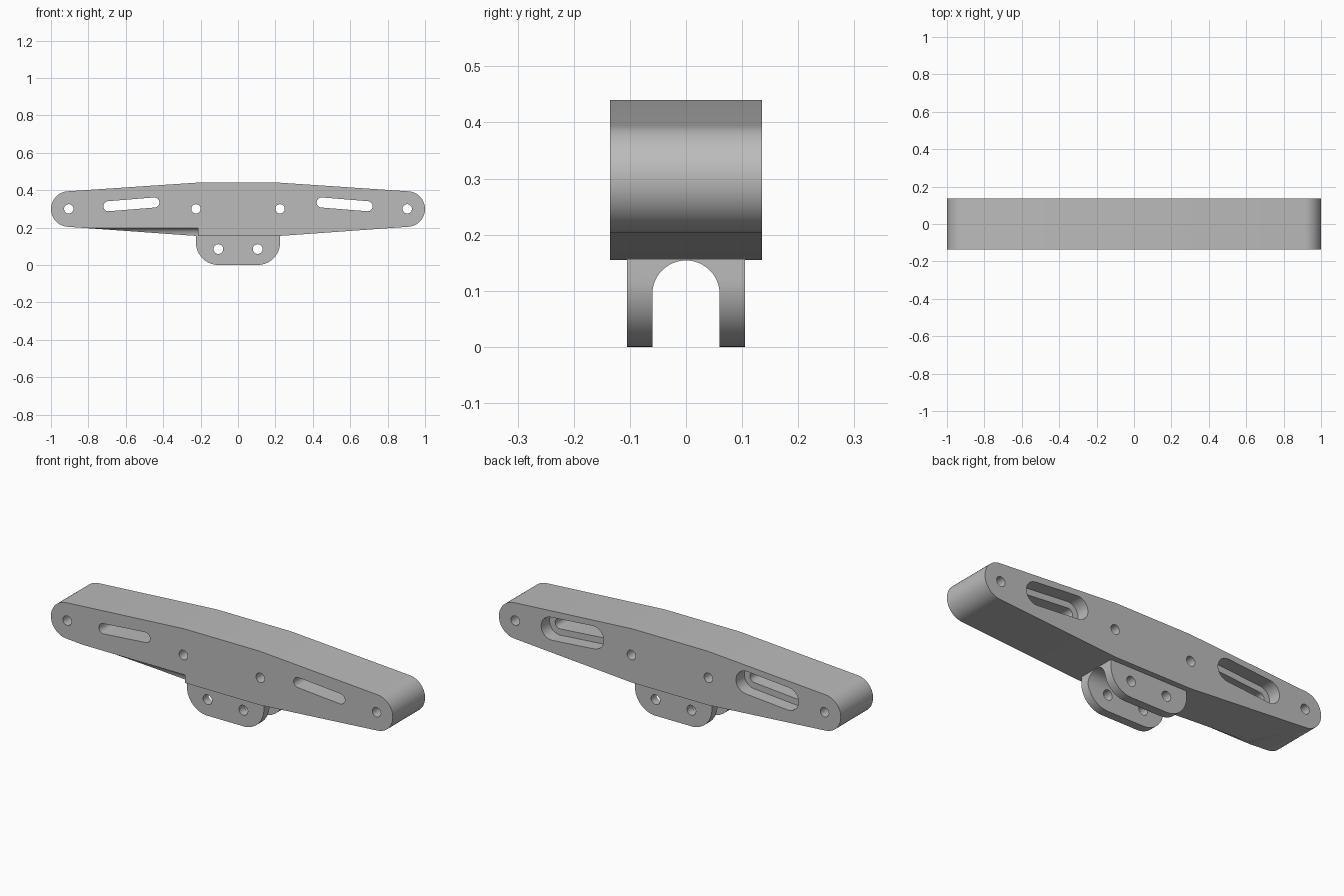
import bpy, bmesh
from math import pi, cos, sin, atan2
from mathutils import Vector

cube = bpy.data.objects.get("Cube")
if cube:
    bpy.data.objects.remove(cube, do_unlink=True)

grey = bpy.data.materials.new("plain grey")
grey.use_nodes = True
COLOUR = (0.5, 0.5, 0.5, 1)
grey.diffuse_color = COLOUR
grey.node_tree.nodes["Principled BSDF"].inputs["Base Color"].default_value = COLOUR


def arc(cx, cz, r, start, end, n=16):
    """Points along an arc, angles in degrees."""
    angles = [(start + (end - start) * i / n) * pi / 180 for i in range(n + 1)]
    return [(cx + r * cos(a), cz + r * sin(a)) for a in angles]


def prism(name, outline, low, high, axis="y"):
    """Extrude an outline along y (outline in xz) or x (outline in yz)."""
    def place(p, d):
        return (p[0], d, p[1]) if axis == "y" else (d, p[0], p[1])
    bm = bmesh.new()
    face = bm.faces.new([bm.verts.new(place(p, low)) for p in outline])
    moved = bmesh.ops.extrude_face_region(bm, geom=[face])["geom"]
    verts = [v for v in moved if isinstance(v, bmesh.types.BMVert)]
    bmesh.ops.translate(bm, verts=verts, vec=Vector(place((0, 0), high - low)))
    bmesh.ops.recalc_face_normals(bm, faces=bm.faces)
    mesh = bpy.data.meshes.new(name)
    bm.to_mesh(mesh)
    bm.free()
    mesh.materials.append(grey)
    obj = bpy.data.objects.new(name, mesh)
    bpy.context.collection.objects.link(obj)
    return obj


def select(obj):
    bpy.ops.object.select_all(action="DESELECT")
    obj.select_set(True)
    bpy.context.view_layer.objects.active = obj


def cut(obj, cutter):
    cutter.hide_render = True
    mod = obj.modifiers.new("cut", "BOOLEAN")
    mod.operation = "DIFFERENCE"
    mod.solver = "EXACT"
    mod.object = cutter
    select(obj)
    bpy.ops.object.modifier_apply(modifier=mod.name)
    bpy.data.objects.remove(cutter, do_unlink=True)


def slot(a, b, r):
    """Stadium outline around the segment from a to b."""
    t = atan2(b[1] - a[1], b[0] - a[0]) * 180 / pi
    return arc(*a, r, t + 90, t + 270, 12) + arc(*b, r, t - 90, t + 90, 12)


# Tapered beam with rounded ends
DEPTH = 0.135
right_half = [(0.22, 0.155)] + arc(0.905, 0.299, 0.095, -86, 86, 24) + [(0.22, 0.44)]
beam = prism("beam", right_half + [(-x, z) for x, z in reversed(right_half)],
             -DEPTH, DEPTH)

# Pin holes, narrow through slots and wider recesses at the back
for side in (-1, 1):
    for x in (0.225, 0.905):
        cut(beam, prism("pin_cutter", arc(side * x, 0.3, 0.025, 0, 345, 23), -0.3, 0.3))
    ends = sorted([(side * 0.447, 0.334), (side * 0.693, 0.314)])
    cut(beam, prism("slot_cutter", slot(*ends, 0.027), -0.3, 0.3))
    cut(beam, prism("recess_cutter", slot(*ends, 0.06), DEPTH - 0.07, 0.3))

# Cove along the lower front edge on the right
cove = [(-0.135 + 0.03 * sin(a * pi / 20), 0.155 + 0.042 * cos(a * pi / 20))
        for a in range(11)]
cut(beam, prism("cove_cutter", [(-0.2, 0.197)] + cove + [(-0.105, 0.1), (-0.2, 0.1)],
                -0.95, -0.215, "x"))

# Mounting bracket: rounded block with an arched channel
half = arc(0.105, 0.12, 0.12, -90, 0) + [(0.225, 0.156)]
bracket = prism("bracket", half + [(-x, z) for x, z in reversed(half)], -0.105, 0.105)
cut(bracket, prism("channel_cutter", arc(0, 0.094, 0.06, 0, 180, 24)
                   + [(-0.06, -0.1), (0.06, -0.1)], -0.5, 0.5, "x"))
for x in (-0.105, 0.105):
    cut(bracket, prism("bolt_cutter", arc(x, 0.085, 0.026, 0, 345, 23), -0.3, 0.3))

for part in (beam, bracket):
    select(part)
    bpy.ops.object.shade_smooth_by_angle(angle=pi / 6)
